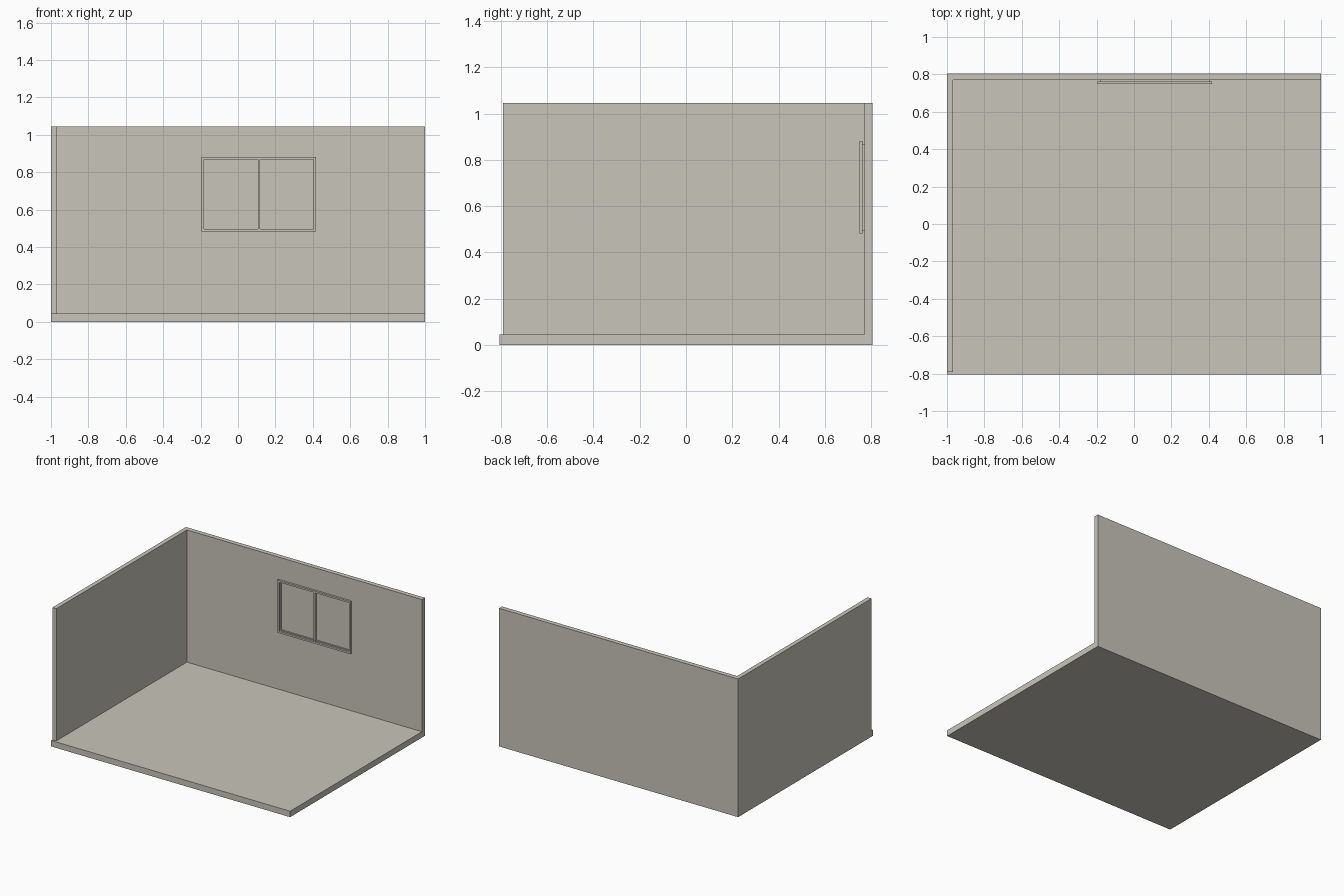
import bpy, bmesh

if "Cube" in bpy.data.objects:
    bpy.data.objects.remove(bpy.data.objects["Cube"])

stone = bpy.data.materials.new("warm_grey")
stone.diffuse_color = (0.58, 0.56, 0.49, 1)
stone.use_nodes = True
stone.node_tree.nodes["Principled BSDF"].inputs["Base Color"].default_value = stone.diffuse_color


def prism(name, profile, axis, lo, hi):
    """Extrude a closed 2D profile along axis 'x' (profile in y,z) or 'y' (profile in x,z)."""
    place = (lambda a, b, t: (t, a, b)) if axis == 'x' else (lambda a, b, t: (a, t, b))
    bm = bmesh.new()
    face = bm.faces.new([bm.verts.new(place(a, b, lo)) for a, b in profile])
    new = bmesh.ops.extrude_face_region(bm, geom=[face])["geom"]
    shift = place(0, 0, hi - lo)
    bmesh.ops.translate(bm, vec=shift, verts=[v for v in new if isinstance(v, bmesh.types.BMVert)])
    bmesh.ops.recalc_face_normals(bm, faces=bm.faces)
    mesh = bpy.data.meshes.new(name)
    bm.to_mesh(mesh)
    bm.free()
    mesh.materials.append(stone)
    obj = bpy.data.objects.new(name, mesh)
    bpy.context.collection.objects.link(obj)
    return obj


def rect(x0, x1, z0, z1):
    return [(x0, z0), (x1, z0), (x1, z1), (x0, z1)]


def ring(name, x0, x1, z0, z1, w, y0, y1):
    """Rectangular frame of bar width w, made of four bars."""
    prism(name + "_bottom", rect(x0, x1, z0, z0 + w), 'y', y0, y1)
    prism(name + "_top", rect(x0, x1, z1 - w, z1), 'y', y0, y1)
    prism(name + "_left", rect(x0, x0 + w, z0 + w, z1 - w), 'y', y0, y1)
    prism(name + "_right", rect(x1 - w, x1, z0 + w, z1 - w), 'y', y0, y1)


FLOOR, TOP, BACK, WALL = 0.045, 1.045, 0.805, 0.77

# Floor and back wall share one L-shaped profile
prism("floor_and_back_wall",
      [(-BACK, 0), (BACK, 0), (BACK, TOP), (WALL, TOP), (WALL, FLOOR), (-BACK, FLOOR)],
      'x', -1, 1)

# Left wall, set back slightly from the floor's front edge
prism("left_wall", rect(-1, -0.967, FLOOR, TOP), 'y', -0.79, WALL)

# Window: outer frame, thin sash behind it, central divider
ring("window_frame", -0.195, 0.417, 0.483, 0.881, 0.013, 0.748, 0.763)
ring("window_sash", -0.183, 0.405, 0.495, 0.869, 0.008, 0.762, WALL)
prism("window_divider", rect(0.106, 0.118, 0.496, 0.868), 'y', 0.75, WALL)
